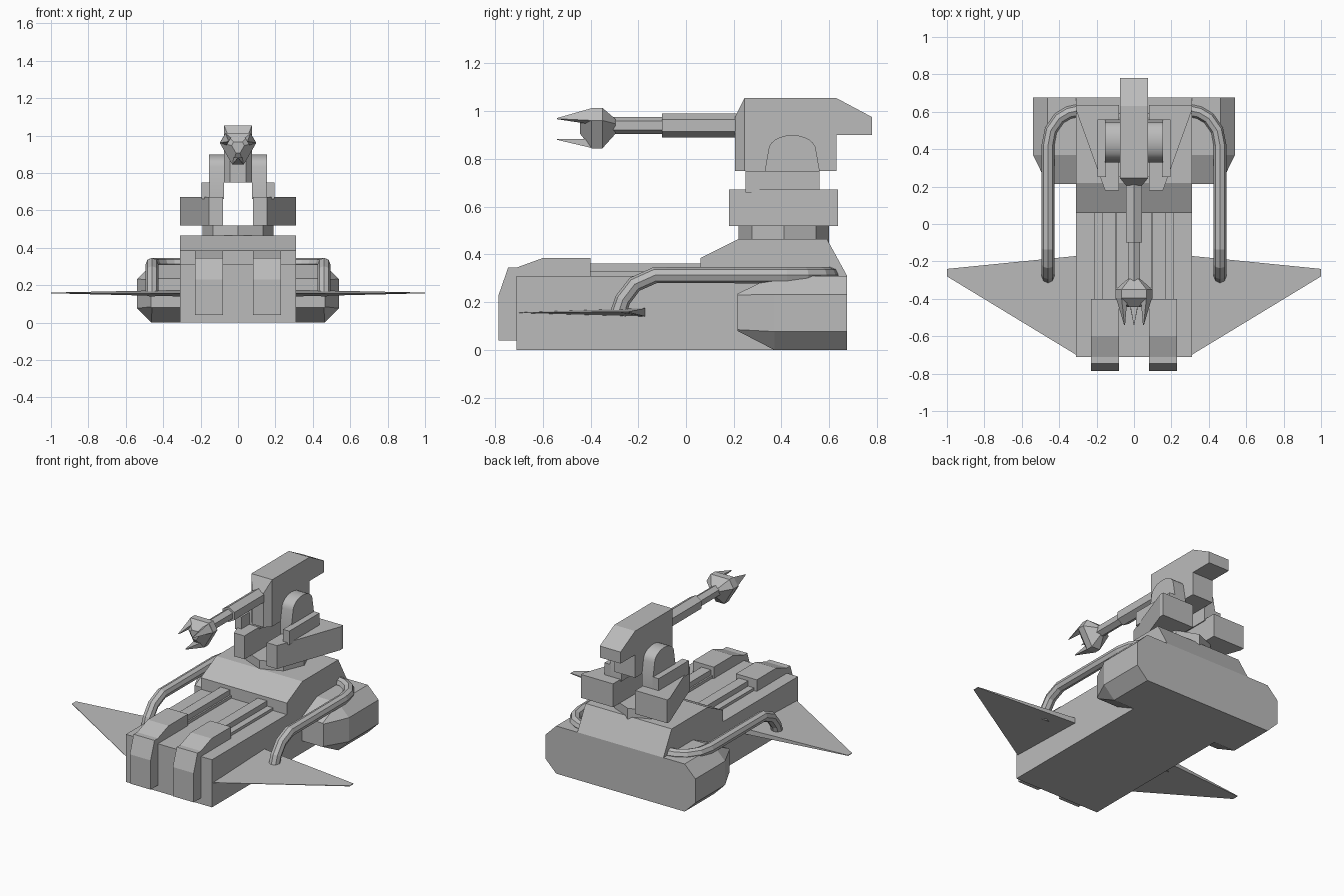
import bpy, bmesh
from math import sin, cos, pi, radians

if "Cube" in bpy.data.objects:
    bpy.data.objects.remove(bpy.data.objects["Cube"])

GREY = (0.5, 0.5, 0.5, 1)
grey = bpy.data.materials.new("plain grey")
grey.use_nodes = True
grey.diffuse_color = GREY
grey.node_tree.nodes["Principled BSDF"].inputs["Base Color"].default_value = GREY


def finish(ob, mirror):
    ob.data.materials.append(grey)
    bpy.context.collection.objects.link(ob)
    if mirror:
        ob.modifiers.new("mirror", 'MIRROR').use_mirror_merge = False
    return ob


def loft(name, rings, mirror=False):
    """Skin a list of equal-length point rings and cap both ends."""
    bm = bmesh.new()
    loops = [[bm.verts.new(p) for p in ring] for ring in rings]
    n = len(loops[0])
    for a, b in zip(loops, loops[1:]):
        for i in range(n):
            j = (i + 1) % n
            bm.faces.new((a[i], a[j], b[j], b[i]))
    bm.faces.new(loops[0])
    bm.faces.new(loops[-1])
    bmesh.ops.remove_doubles(bm, verts=bm.verts, dist=0.0001)
    bmesh.ops.recalc_face_normals(bm, faces=bm.faces)
    me = bpy.data.meshes.new(name)
    bm.to_mesh(me)
    bm.free()
    return finish(bpy.data.objects.new(name, me), mirror)


def side_prism(name, profile, x0, x1, mirror=False):
    """Extrude a (y, z) profile along x."""
    return loft(name, [[(x, y, z) for y, z in profile] for x in (x0, x1)], mirror)


def plan_prism(name, plan, z0, z1, mirror=False):
    """Extrude an (x, y) plan along z."""
    return loft(name, [[(x, y, z) for x, y in plan] for z in (z0, z1)], mirror)


def box(name, x, y, z, mirror=False):
    return plan_prism(name, [(x[0], y[0]), (x[1], y[0]), (x[1], y[1]), (x[0], y[1])], *z, mirror)


def ring(y, r, angles, cz=0.94):
    return [(r * cos(a), y, cz + r * sin(a)) for a in angles]


# Hull with raised rear deck
side_prism("hull", [(-0.71, 0), (0.675, 0), (0.675, 0.31), (0.59, 0.465), (0.22, 0.465),
                    (0.06, 0.385), (0.06, 0.31), (-0.71, 0.31)], -0.31, 0.31)

# Front panels and the rails behind them
side_prism("front_panel", [(-0.70, 0.04), (-0.785, 0.04), (-0.785, 0.23), (-0.745, 0.345),
                           (-0.71, 0.345), (-0.60, 0.385), (-0.40, 0.385), (-0.40, 0.30),
                           (-0.70, 0.30)], 0.08, 0.23, True)
box("rail_base", (0.09, 0.21), (-0.41, 0.07), (0.30, 0.328), True)
box("rail_top", (0.10, 0.168), (-0.41, 0.07), (0.32, 0.362), True)


# Chamfered side pods
def pod_section(y, x1, z0, z1, c):
    return [(0.30, y, z0), (x1 - c, y, z0), (x1, y, z0 + c), (x1, y, z1 - c),
            (x1 - c, y, z1), (0.30, y, z1)]


loft("side_pod", [pod_section(0.675, 0.54, 0, 0.31, 0.077),
                  pod_section(0.37, 0.54, 0, 0.31, 0.077),
                  pod_section(0.215, 0.465, 0.08, 0.235, 0.005)], True)

# Thin swept wings, thickest at the rear of the root
loft("wing", [[(0.30, -0.705, 0.157), (0.30, -0.17, 0.175), (0.30, -0.17, 0.14), (0.30, -0.705, 0.155)],
              [(1.0, -0.28, 0.161), (1.0, -0.24, 0.161), (1.0, -0.24, 0.157), (1.0, -0.28, 0.157)]], True)

# Bent pipes from the wings to the rear deck
cu = bpy.data.curves.new("pipe", 'CURVE')
cu.dimensions = '3D'
cu.bevel_depth = 0.034
cu.bevel_resolution = 2
cu.use_fill_caps = True
path = [(0.46, -0.285, 0.15), (0.46, -0.265, 0.21), (0.46, -0.215, 0.275), (0.46, -0.13, 0.313),
        (0.46, 0.42, 0.313), (0.445, 0.50, 0.313), (0.40, 0.565, 0.313),
        (0.35, 0.595, 0.313), (0.28, 0.61, 0.313)]
sp = cu.splines.new('POLY')
sp.points.add(len(path) - 1)
for pt, co in zip(sp.points, path):
    pt.co = (*co, 1)
sp.use_smooth = False
finish(bpy.data.objects.new("pipe", cu), True)

# Turret base, side blocks and pivot brackets
octagon = [(0.19 * cos(i * pi / 4), 0.41 + 0.19 * sin(i * pi / 4)) for i in range(8)]
plan_prism("turret_ring", octagon, 0.45, 0.52)
plan_prism("turret_block", [(0.08, 0.18), (0.155, 0.18), (0.31, 0.61), (0.31, 0.637), (0.08, 0.637)],
           0.52, 0.672, True)
box("turret_step", (0.15, 0.195), (0.25, 0.56), (0.66, 0.75), True)
arch = [(0.445 + 0.10 * cos(i * pi / 12), 0.835 + 0.065 * sin(i * pi / 12)) for i in range(13)]
bracket = side_prism("pivot_bracket", [(0.56, 0.66), (0.56, 0.75)] + arch + [(0.33, 0.75), (0.33, 0.66)],
                     0.074, 0.155, True)

# Gun housing with tapered nose
side_prism("gun_housing", [(0.245, 0.75), (0.245, 1.055), (0.63, 1.055), (0.78, 0.975),
                           (0.78, 0.90), (0.63, 0.90), (0.63, 0.75)], -0.075, 0.075)


def nose_section(y, w, z1):
    return [(-w, y, 0.75), (w, y, 0.75), (w, y, z1), (-w, y, z1)]


loft("gun_nose", [nose_section(0.245, 0.075, 1.055), nose_section(0.205, 0.042, 0.975)])

# Six-sided barrel in two steps
hexagon = [pi / 6 + i * pi / 3 for i in range(6)]
loft("barrel_thick", [ring(y, 0.05, hexagon) for y in (0.23, -0.10)])
loft("barrel_thin", [ring(y, 0.036, hexagon) for y in (-0.08, -0.31)])

# Claw head and three prongs
prongs = [radians(a) for a in (30, 150, 270)]
corners = [a + d for a in prongs for d in (-0.31, 0.31)]
loft("claw_head", [ring(y, r, corners) for y, r in
                   ((-0.295, 0.036), (-0.35, 0.1), (-0.395, 0.1), (-0.445, 0.035))])
for i, a in enumerate(prongs):
    def spot(r, d, y):
        return (r * cos(a + d), y, 0.94 + r * sin(a + d))
    root = [spot(0.1, -0.31, -0.39), spot(0.1, 0.31, -0.39),
            spot(0.062, 0.4, -0.415), spot(0.062, -0.4, -0.415)]
    tip = [spot(r, d, -0.54) for r, d in ((0.06, -0.03), (0.06, 0.03), (0.056, 0.03), (0.056, -0.03))]
    loft("claw_prong_%d" % (i + 1), [root, tip])

# Smooth only the rounded bracket tops
bpy.ops.object.select_all(action='DESELECT')
bracket.select_set(True)
bpy.context.view_layer.objects.active = bracket
bpy.ops.object.shade_smooth_by_angle(angle=radians(30))
